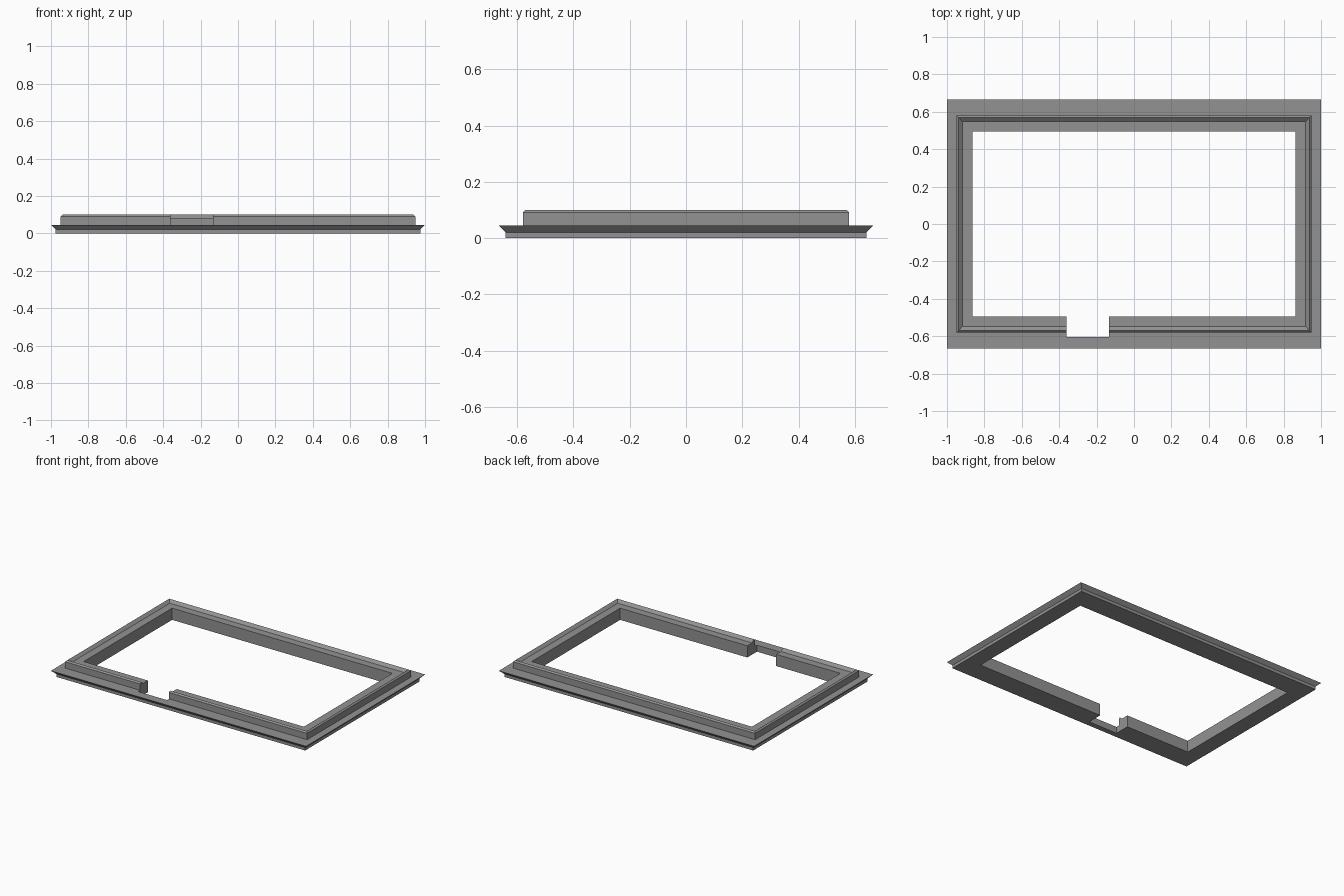
import bpy
import bmesh

if "Cube" in bpy.data.objects:
    bpy.data.objects.remove(bpy.data.objects["Cube"])

# Single flat colour
grey = bpy.data.materials.new("mid grey")
grey.diffuse_color = (0.29, 0.29, 0.29, 1)
grey.use_nodes = True
grey.node_tree.nodes["Principled BSDF"].inputs["Base Color"].default_value = grey.diffuse_color

# Closed cross-section of the frame: half width x, half depth y, height z
PROFILE = [
    (0.863, 0.495, 0.0),     # inner wall foot
    (0.975, 0.641, 0.0),     # base
    (0.975, 0.641, 0.021),
    (1.0, 0.666, 0.046),     # flared lip
    (0.948, 0.58, 0.046),    # raised rim
    (0.948, 0.58, 0.091),
    (0.938, 0.57, 0.101),    # ridge
    (0.918, 0.548, 0.083),   # inner shelf
    (0.863, 0.495, 0.083),
]


def add_object(name, bm):
    bmesh.ops.recalc_face_normals(bm, faces=bm.faces)
    mesh = bpy.data.meshes.new(name)
    bm.to_mesh(mesh)
    bm.free()
    mesh.materials.append(grey)
    obj = bpy.data.objects.new(name, mesh)
    bpy.context.collection.objects.link(obj)
    return obj


# Rectangular frame: one ring per profile point, bridged in a loop
bm = bmesh.new()
corners = [(-1, -1), (1, -1), (1, 1), (-1, 1)]
rings = [[bm.verts.new((sx * x, sy * y, z)) for sx, sy in corners]
         for x, y, z in PROFILE]
for a, b in zip(rings, rings[1:] + rings[:1]):
    for i in range(4):
        j = (i + 1) % 4
        bm.faces.new((a[i], a[j], b[j], b[i]))
frame = add_object("frame", bm)

# Notch through the front rail, leaving a thin outer strip
bm = bmesh.new()
bmesh.ops.create_cube(bm, size=1)
x0, x1, y0, y1 = -0.36, -0.134, -0.603, -0.4
for v in bm.verts:
    v.co = (x1 if v.co.x > 0 else x0, y1 if v.co.y > 0 else y0,
            0.3 if v.co.z > 0 else -0.1)
cutter = add_object("notch_cutter", bm)
cutter.hide_render = True
cutter.hide_set(True)
cut = frame.modifiers.new("notch", 'BOOLEAN')
cut.operation = 'DIFFERENCE'
cut.solver = 'EXACT'
cut.object = cutter
